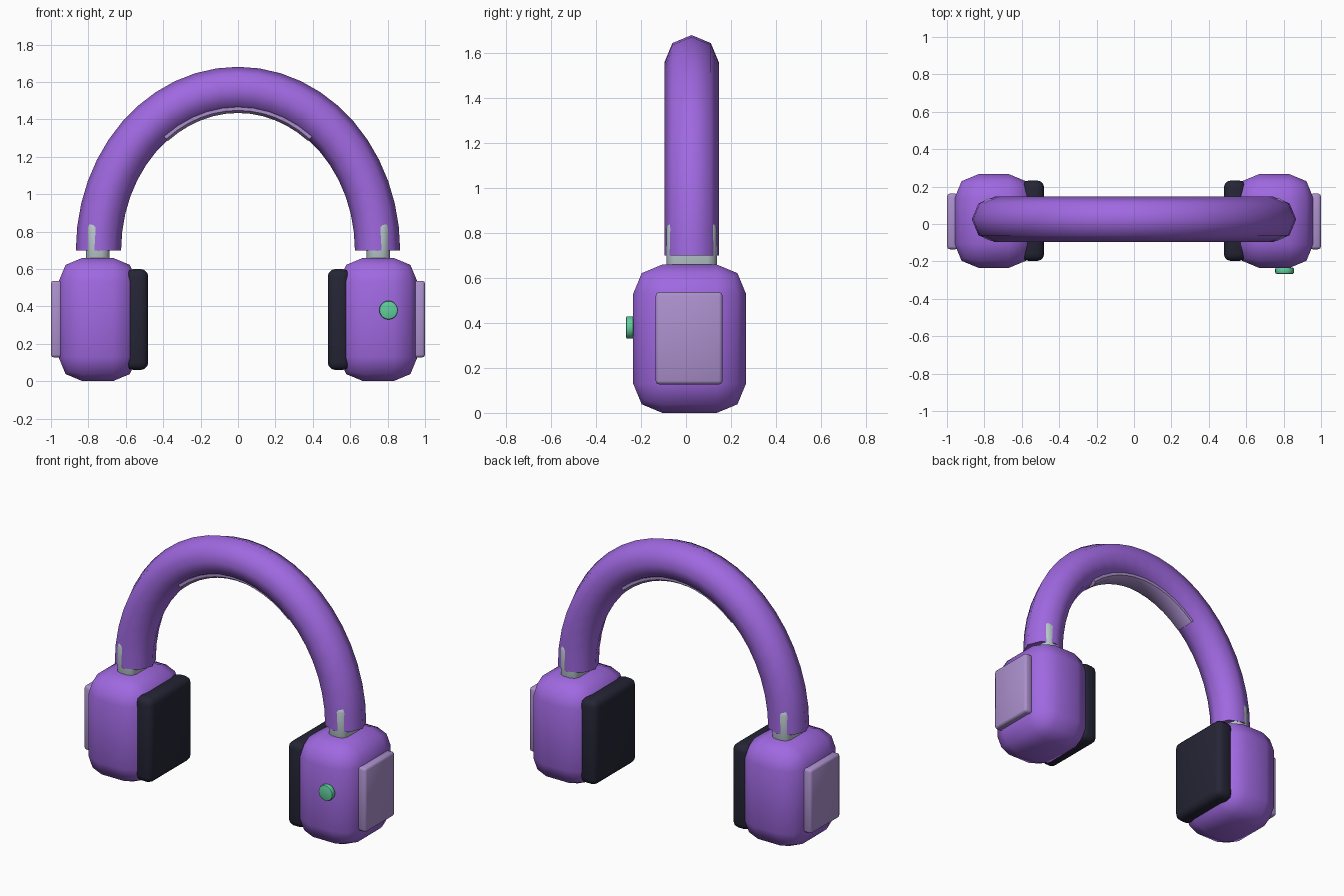
import bpy, bmesh, math
from mathutils import Vector

if "Cube" in bpy.data.objects:
    bpy.data.objects.remove(bpy.data.objects["Cube"])


def material(name, rgb):
    m = bpy.data.materials.new(name)
    m.diffuse_color = (*rgb, 1)
    m.use_nodes = True
    m.node_tree.nodes["Principled BSDF"].inputs["Base Color"].default_value = m.diffuse_color
    return m


PURPLE = material("purple", (0.35, 0.14, 0.75))
MAUVE = material("pale_mauve", (0.41, 0.28, 0.61))
DARK = material("dark_navy", (0.018, 0.018, 0.036))
GREY = material("light_grey", (0.47, 0.56, 0.59))
GREEN = material("green", (0.12, 0.62, 0.34))


def finish(bm, name, mat, angle=40):
    bmesh.ops.recalc_face_normals(bm, faces=bm.faces)
    me = bpy.data.meshes.new(name)
    bm.to_mesh(me)
    bm.free()
    me.materials.append(mat)
    ob = bpy.data.objects.new(name, me)
    bpy.context.collection.objects.link(ob)
    bpy.ops.object.select_all(action='DESELECT')
    ob.select_set(True)
    bpy.context.view_layer.objects.active = ob
    bpy.ops.object.shade_smooth_by_angle(angle=math.radians(angle))
    return ob


def rounded_box(name, lo, hi, bevel, segs, mat, angle=50):
    bm = bmesh.new()
    bmesh.ops.create_cube(bm, size=1)
    lo, hi = Vector(lo), Vector(hi)
    for v in bm.verts:
        v.co = Vector(((lo[i] + hi[i]) / 2 + v.co[i] * (hi[i] - lo[i])) for i in range(3))
    bmesh.ops.bevel(bm, geom=bm.edges[:], offset=bevel, segments=segs,
                    profile=0.5, affect='EDGES', clamp_overlap=True)
    return finish(bm, name, mat, angle)


def arc_sweep(name, section, t0, t1, steps, mat, angle):
    """Sweep a (radial, y) section along the half-ellipse of the headband."""
    bm = bmesh.new()
    a, b, zc, yc = 0.746, 0.86, 0.70, 0.025
    rings = []
    for i in range(steps + 1):
        t = t0 + (t1 - t0) * i / steps
        c = Vector((a * math.cos(t), yc, zc + b * math.sin(t)))
        n = Vector((b * math.cos(t), 0, a * math.sin(t))).normalized()
        rings.append([bm.verts.new(c + n * r + Vector((0, y, 0))) for r, y in section])
    k = len(section)
    for r0, r1 in zip(rings, rings[1:]):
        for j in range(k):
            bm.faces.new((r0[j], r0[(j + 1) % k], r1[(j + 1) % k], r1[j]))
    bm.faces.new(rings[0])
    bm.faces.new(rings[-1])
    return finish(bm, name, mat, angle)


# Headband: eight-sided tube
octagon = [(0.121 * math.cos(j * math.pi / 4), 0.121 * math.sin(j * math.pi / 4)) for j in range(8)]
arc_sweep("headband", octagon, 0, math.pi, 24, PURPLE, 60)

# Slim pad under the crown
pad = [(-0.126, -0.045), (-0.112, -0.065), (-0.07, -0.065),
       (-0.07, 0.065), (-0.112, 0.065), (-0.126, 0.045)]
arc_sweep("crown_pad", pad, math.radians(52), math.radians(128), 12, MAUVE, 40)

# Ear pieces on both sides
for side, s in (("right", 1), ("left", -1)):
    def part(name, x0, x1, y0, y1, z0, z1, bevel, segs, mat):
        xs = sorted((s * x0, s * x1))
        rounded_box(f"{side}_{name}", (xs[0], y0, z0), (xs[1], y1, z1), bevel, segs, mat)

    part("ear_cup", 0.54, 0.96, -0.235, 0.267, 0.0, 0.66, 0.13, 2, PURPLE)
    part("ear_cushion", 0.48, 0.60, -0.198, 0.233, 0.06, 0.60, 0.04, 3, DARK)
    part("outer_plate", 0.94, 1.0, -0.135, 0.162, 0.127, 0.537, 0.015, 2, MAUVE)
    part("slider", 0.688, 0.812, -0.087, 0.137, 0.60, 0.86, 0.04, 2, GREY)

# Button on the front of the right cup
bm = bmesh.new()
bmesh.ops.create_cone(bm, cap_ends=True, segments=20, radius1=0.05, radius2=0.05, depth=0.034)
rims = [e for e in bm.edges if abs(e.verts[0].co.z - e.verts[1].co.z) < 1e-5]
bmesh.ops.bevel(bm, geom=rims, offset=0.008, segments=2, profile=0.5, affect='EDGES')
for v in bm.verts:
    v.co = Vector((0.805 + v.co.x, -0.25 + v.co.z, 0.38 + v.co.y))
finish(bm, "button", GREEN)
